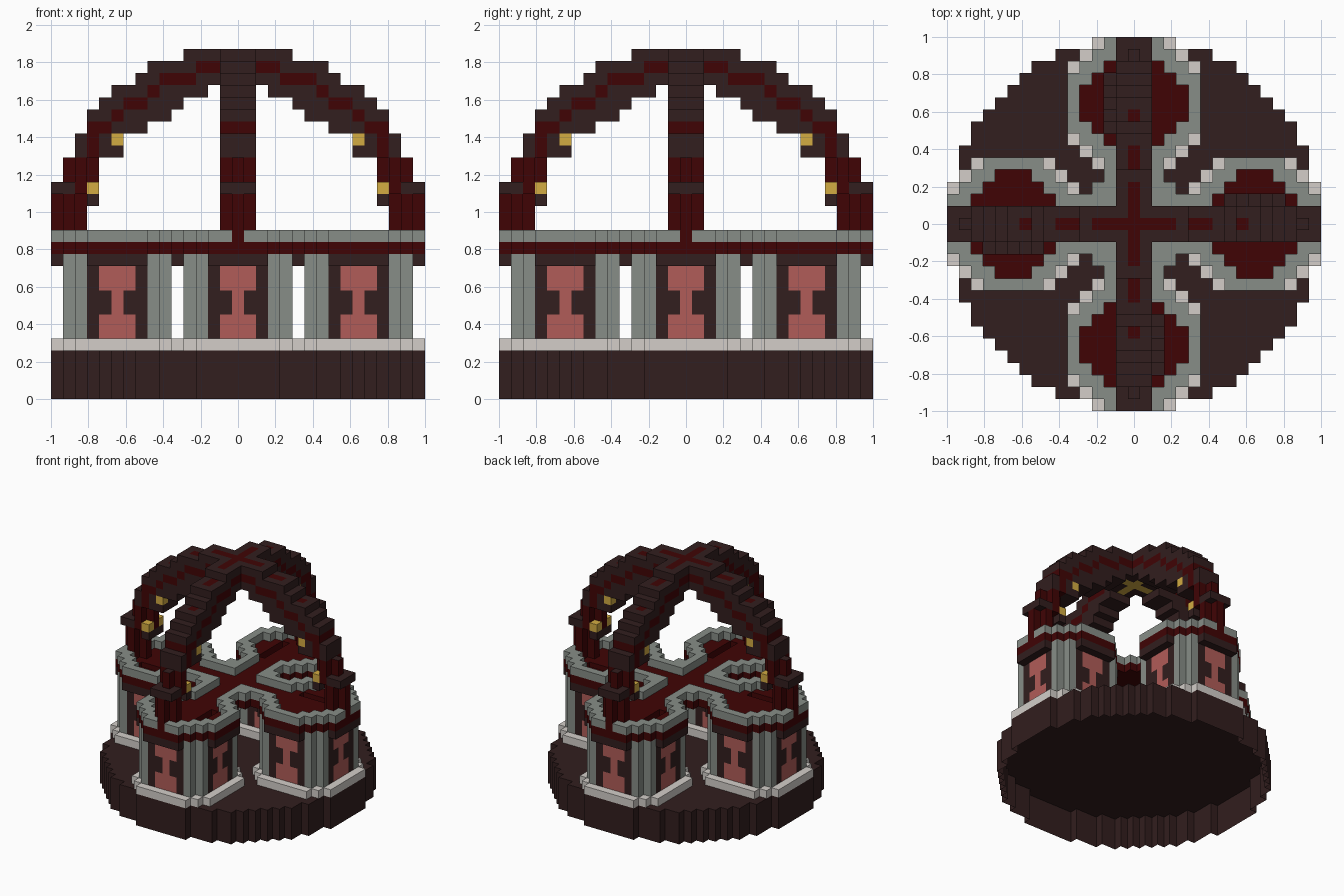
import bpy
import bmesh
from mathutils import Vector

V = 2 / 31  # edge length of one block


def linear(c):
    c /= 255
    return c / 12.92 if c <= 0.04045 else ((c + 0.055) / 1.055) ** 2.4


def material(name, rgb):
    m = bpy.data.materials.new(name)
    m.use_nodes = True
    col = (*[linear(c) for c in rgb], 1)
    m.diffuse_color = col
    m.node_tree.nodes["Principled BSDF"].inputs["Base Color"].default_value = col
    return m


DARK = material("dark brown", (50, 30, 30))
RED = material("deep red", (64, 4, 5))
GREY = material("stone grey", (135, 141, 135))
LIGHT = material("pale stone", (211, 206, 201))
PINK = material("dusty pink", (177, 92, 88))
GOLD = material("gold", (211, 172, 66))

# Face directions, each with two tangents in right-handed order
AXES = [Vector((1, 0, 0)), Vector((0, 1, 0)), Vector((0, 0, 1))]
SIDES = []
for i in range(3):
    n, u, w = AXES[i], AXES[(i + 1) % 3], AXES[(i + 2) % 3]
    SIDES += [(n, u, w), (-n, w, u)]


def build_blocks(name, cells, open_bottom=False, caps=()):
    """Skin {(x, y, z): material} with its exposed faces; caps get dark tops."""
    bm = bmesh.new()
    mesh = bpy.data.meshes.new(name)
    mats = list(dict.fromkeys([*cells.values()] + [DARK] * bool(caps)))
    for m in mats:
        mesh.materials.append(m)
    for cell, m in cells.items():
        p = Vector(cell)
        mid = p + Vector((0, 0, 0.5))
        for n, u, w in SIDES:
            if tuple(int(c) for c in p + n) in cells:
                continue
            if open_bottom and n.z < 0:
                continue
            c = mid + n / 2
            corners = [c + (a * u + b * w) / 2
                       for a, b in ((-1, -1), (1, -1), (1, 1), (-1, 1))]
            face = bm.faces.new([bm.verts.new(q * V) for q in corners])
            face.material_index = mats.index(DARK if n.z > 0 and cell in caps else m)
    bmesh.ops.remove_doubles(bm, verts=bm.verts, dist=V / 100)
    bm.to_mesh(mesh)
    bm.free()
    obj = bpy.data.objects.new(name, mesh)
    bpy.context.collection.objects.link(obj)


def octagon(reach, total):
    """Offsets of a stepped octagon."""
    span = range(-reach, reach + 1)
    return [(a, b) for a in span for b in span if abs(a) + abs(b) <= total]


cube = bpy.data.objects.get("Cube")
if cube:
    bpy.data.objects.remove(cube, do_unlink=True)

TOWERS = {"front": (0, -10), "back": (0, 10), "left": (10, 0), "right": (-10, 0)}

# Round base, hollow underneath
grid = range(-15, 16)
base = {(x, y, z): DARK for x in grid for y in grid for z in range(4)
        if x * x + y * y <= 240}
build_blocks("base", base, open_bottom=True)


# Four towers with plinths, corner pillars, panels and corbels
def tower_colour(a, b, z):
    t, face = sorted((abs(a), abs(b)))
    if t >= 3:
        return GREY
    if face == 4 and z < 11 and (t == 0 or (t == 1 and z not in (7, 8))):
        return PINK
    return DARK


def stair_cells(cx, cy):
    """Stairwell beside the walkway, running outwards."""
    dx, dy = cx // 10, cy // 10
    return [(dx * r - 2 * dy, dy * r + 2 * dx) for r in range(8, 13)]


for side, (cx, cy) in TOWERS.items():
    build_blocks(side + "_plinth",
                 {(cx + a, cy + b, 4): LIGHT for a, b in octagon(5, 8)})
    tower = {(cx + a, cy + b, z): tower_colour(a, b, z)
             for a, b in octagon(4, 7) for z in range(5, 12)}
    for a, b in octagon(5, 7):
        if max(abs(a), abs(b)) == 5:
            tower[cx + a, cy + b, 11] = DARK
    for step, (x, y) in enumerate(stair_cells(cx, cy)):
        for z in range(12 - step, 12):
            del tower[x, y, z]
    build_blocks(side + "_tower", tower)

# Cross-shaped deck with its parapet, the inner corners filled by one block
deck, parapet = {}, {}
for x in range(-5, 6):
    for y in range(-5, 6):
        low, high = sorted((abs(x), abs(y)))
        if low <= 2 or high == 3:
            deck[x, y, 12] = RED
            if low >= 2:
                parapet[x, y, 13] = GREY
for cx, cy in TOWERS.values():
    for a, b in octagon(5, 7):
        x, y = cx + a, cy + b
        low, high = sorted((abs(x), abs(y)))
        deck[x, y, 12] = RED
        rim = max(abs(a), abs(b)) == 5 or abs(a) + abs(b) >= 6
        walkway = low <= 1 and high < 10
        threshold = low == 0 and high == 15
        if rim and not walkway and not threshold:
            parapet[x, y, 13] = GREY
    for x, y in stair_cells(cx, cy):
        del deck[x, y, 12]
build_blocks("deck", deck)
build_blocks("parapet", parapet)

# Two crossing arches: inner and outer reach of each layer, upwards
INNER = [13, 13, 13, 12, 12, 12, 12, 10, 10, 8, 6, 5, 3, 0, 0, 0]
OUTER = [15, 15, 15, 15, 15, 14, 14, 13, 13, 12, 12, 11, 10, 8, 7, 4]
STRIPE = {20: (12, 12), 21: (12, 12), 22: (11, 12), 23: (10, 10),
          24: (8, 9), 25: (7, 7), 26: (4, 6), 27: (1, 3)}
INLAY = {25: (9, 9), 27: (5, 6), 28: (0, 3)}
LANTERNS = [(10, 21), (12, 17)]


def within(table, z, r):
    return z in table and table[z][0] <= r <= table[z][1]


def arch_colour(r, s, z):
    if z == 26 and s == 0 and r <= 2:
        return GOLD
    if within(STRIPE, z, r) or (s == 0 and within(INLAY, z, r)):
        return RED
    if z < 20 and not (z == 17 and r >= 14) and not (z == 16 and r == 12):
        return RED
    return DARK


def has_flank(r, z):
    """Legs are cross-shaped clusters; lanterns take the place of some flanks."""
    if z <= 16:
        return r == 14 or (z == 16 and r == 12)
    if z in (18, 19):
        return r == 13
    return (r, z) not in LANTERNS


arches, caps = {}, set()
for x in grid:
    for y in grid:
        s, r = sorted((abs(x), abs(y)))
        if s > 1:
            continue
        for i, (inner, outer) in enumerate(zip(INNER, OUTER)):
            z = 13 + i
            if inner <= r <= outer and (s == 0 or has_flank(r, z)):
                arches[x, y, z] = arch_colour(r, s, z)
                if z == 19:
                    caps.add((x, y, z))
build_blocks("crossing_arches", arches, caps=caps)

# Pairs of lanterns on the inner flanks of the arches
for side, (cx, cy) in TOWERS.items():
    dx, dy = cx // 10, cy // 10
    build_blocks(side + "_lanterns",
                 {(dx * r - dy * s, dy * r + dx * s, z): GOLD
                  for r, z in LANTERNS for s in (-1, 1)})
